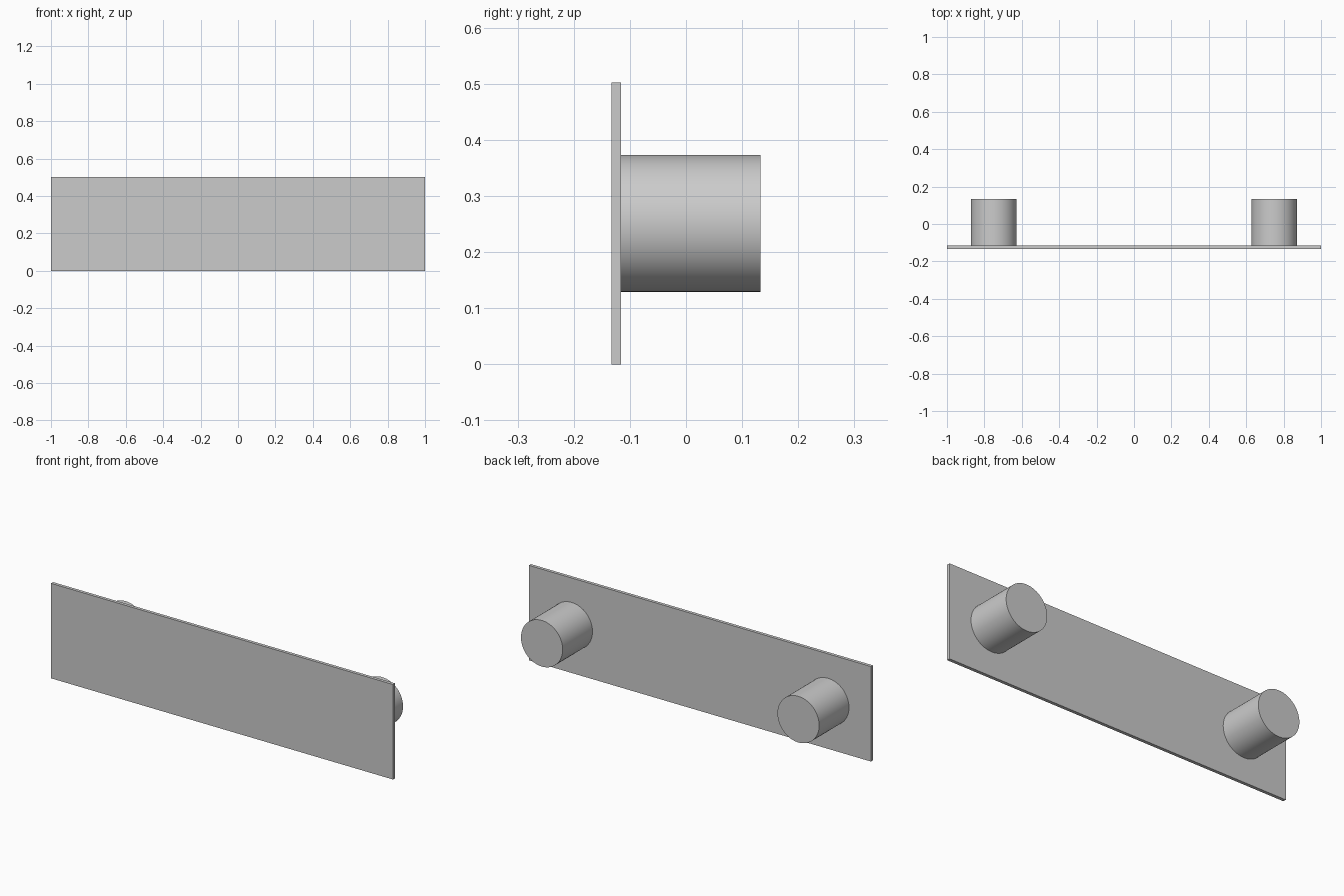
import bpy
from math import radians

cube = bpy.data.objects.get("Cube")
if cube:
    bpy.data.objects.remove(cube, do_unlink=True)

# Single plain grey finish
grey = bpy.data.materials.new("satin_grey")
grey.use_nodes = True
colour = (0.6, 0.6, 0.6, 1)
grey.diffuse_color = colour
grey.node_tree.nodes["Principled BSDF"].inputs["Base Color"].default_value = colour

HEIGHT = 0.502
FRONT, PLATE_BACK, BACK = -0.133, -0.116, 0.133


def finish(name):
    obj = bpy.context.object
    obj.name = name
    obj.data.materials.append(grey)
    bpy.ops.object.transform_apply(location=False, rotation=True, scale=True)
    return obj


# Thin upright front plate
bpy.ops.mesh.primitive_cube_add(size=1, location=(0, (FRONT + PLATE_BACK) / 2, HEIGHT / 2))
bpy.context.object.scale = (2, PLATE_BACK - FRONT, HEIGHT)
finish("front_plate")

# Round standoffs on the back of the plate
for side, x in (("left", 0.75), ("right", -0.75)):
    bpy.ops.mesh.primitive_cylinder_add(
        vertices=64, radius=0.122, depth=BACK - PLATE_BACK,
        location=(x, (BACK + PLATE_BACK) / 2, HEIGHT / 2),
        rotation=(radians(90), 0, 0))
    finish(side + "_standoff")
    bpy.ops.object.shade_smooth_by_angle(angle=radians(30))
